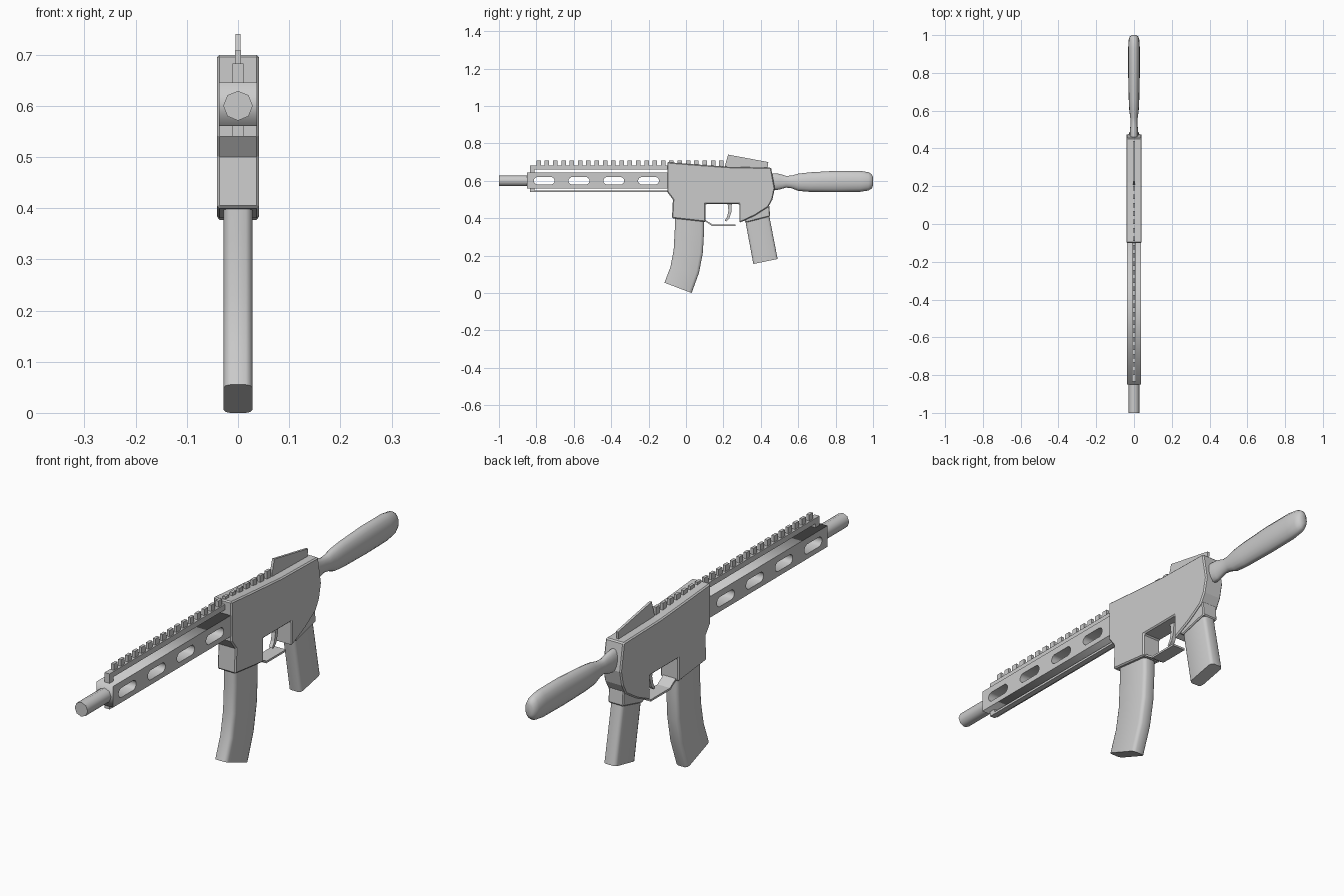
import bpy, bmesh, math
from mathutils import Matrix, Vector

if "Cube" in bpy.data.objects:
    bpy.data.objects.remove(bpy.data.objects["Cube"], do_unlink=True)

GREY = (0.6, 0.6, 0.6, 1)
grey = bpy.data.materials.new("plain grey")
grey.use_nodes = True
grey.diffuse_color = GREY
grey.node_tree.nodes["Principled BSDF"].inputs["Base Color"].default_value = GREY


def finish(name, bm, smooth=None, bevel=0):
    bmesh.ops.recalc_face_normals(bm, faces=bm.faces)
    mesh = bpy.data.meshes.new(name)
    bm.to_mesh(mesh)
    bm.free()
    mesh.materials.append(grey)
    ob = bpy.data.objects.new(name, mesh)
    bpy.context.collection.objects.link(ob)
    if bevel:
        mod = ob.modifiers.new("edge", "BEVEL")
        mod.width = bevel
        mod.segments = 1
        mod.limit_method = "ANGLE"
        mod.angle_limit = math.radians(60)
    if smooth:
        bpy.ops.object.select_all(action="DESELECT")
        ob.select_set(True)
        bpy.context.view_layer.objects.active = ob
        bpy.ops.object.shade_smooth_by_angle(angle=math.radians(smooth))
    return ob


def add_prism(bm, outline, half):
    """Side outline (y, z) extruded evenly across x."""
    face = bm.faces.new([bm.verts.new((-half, y, z)) for y, z in outline])
    new = bmesh.ops.extrude_face_region(bm, geom=[face])["geom"]
    bmesh.ops.translate(bm, vec=(2 * half, 0, 0),
                        verts=[v for v in new if isinstance(v, bmesh.types.BMVert)])


def prism(name, outline, half, **style):
    bm = bmesh.new()
    add_prism(bm, outline, half)
    return finish(name, bm, **style)


def rect(y0, y1, z0, z1):
    return [(y0, z0), (y1, z0), (y1, z1), (y0, z1)]


def loft(name, shape, sections, smooth=50):
    """Skin a unit shape along sections (half width, one edge, opposite edge)."""
    bm = bmesh.new()
    rings = []
    for half, a, b in sections:
        a, b = Vector((0, *a)), Vector((0, *b))
        mid, arm = (a + b) / 2, (b - a) / 2
        rings.append([bm.verts.new(mid + arm * v + Vector((half * u, 0, 0))) for u, v in shape])
    n = len(shape)
    for r, s in zip(rings, rings[1:]):
        for i in range(n):
            bm.faces.new((r[i], r[(i + 1) % n], s[(i + 1) % n], s[i]))
    bm.faces.new(rings[0])
    bm.faces.new(rings[-1])
    return finish(name, bm, smooth)


def circle(n):
    return [(math.cos(math.tau * i / n), math.sin(math.tau * i / n)) for i in range(n)]


BLOCK = [(1, -.8), (1, .8), (.85, .94), (.55, 1), (-.55, 1), (-.85, .94),
         (-1, .8), (-1, -.8), (-.85, -.94), (-.55, -1), (.55, -1), (.85, -.94)]

# Receiver with the trigger opening in its underside
prism("receiver", [
    (-.10, .70), (.02, .69), (.22, .675), (.455, .67), (.475, .56), (.462, .50),
    (.44, .46), (.37, .415), (.285, .375), (.285, .475), (.105, .475), (.105, .38),
    (-.075, .40), (-.07, .50), (-.10, .54)], .041, bevel=.005)

# Handguard with four slots running through it
curve = bpy.data.curves.new("handguard", "CURVE")
curve.dimensions = "2D"
curve.fill_mode = "BOTH"
curve.extrude = .037


def add_loop(points):
    sp = curve.splines.new("POLY")
    sp.points.add(len(points) - 1)
    for p, (y, z) in zip(sp.points, points):
        p.co = (y, z, 0, 1)
    sp.use_cyclic_u = True


add_loop(rect(-.85, -.09, .56, .645))
for k in range(4):
    c = -.758 + .186 * k
    add_loop([(c + math.copysign(.036, u) + .02 * u, .6 + .02 * v)
              for u, v in [(math.cos(a), math.sin(a)) for a in
                           [math.tau * (i + .5) / 12 for i in range(12)]]])
guard = bpy.data.objects.new("handguard", curve)
bpy.context.collection.objects.link(guard)
guard.matrix_world = Matrix(((0, 0, 1, 0), (1, 0, 0, 0), (0, 1, 0, 0), (0, 0, 0, 1)))
bpy.ops.object.select_all(action="DESELECT")
guard.select_set(True)
bpy.context.view_layer.objects.active = guard
bpy.ops.object.convert(target="MESH")
guard = bpy.context.view_layer.objects.active
guard.data.materials.clear()
guard.data.materials.append(grey)

# Barrel
loft("barrel", circle(8), [(.029, (y, .571), (y, .629)) for y in (-1, -.84)])

# Rails above and below, each joined by end posts
for name, z0, z1, post in (("top_rail", .661, .683, (.64, .683)),
                           ("bottom_rail", .54, .549, (.54, .565))):
    bm = bmesh.new()
    add_prism(bm, rect(-.82, -.09, z0, z1), .011)
    add_prism(bm, rect(-.835, -.81, *post), .0112)
    finish(name, bm)

# Rail teeth
bm = bmesh.new()
for k in range(23):
    y = -.80 + .0444 * k
    add_prism(bm, rect(y, y + .024, .665, .708), .006)
finish("rail_teeth", bm)

# Rear sight fin
prism("sight_fin", [(.205, .67), (.225, .74), (.44, .70), (.435, .66)], .005)

# Curved magazine
loft("magazine", BLOCK, [
    (.028, (-.06, .44), (.096, .43)), (.028, (-.06, .34), (.096, .32)),
    (.028, (-.066, .23), (.09, .215)), (.028, (-.083, .14), (.07, .11)),
    (.028, (-.115, .055), (.03, 0))])

# Pistol grip and the collar that holds it
prism("grip_collar", [(.29, .40), (.325, .378), (.45, .41), (.445, .47), (.38, .50)],
      .034, bevel=.004)
loft("grip", BLOCK, [(.028, (.31, .43), (.438, .46)), (.028, (.322, .36), (.45, .388)),
                     (.028, (.36, .155), (.49, .182))])

# Trigger and its guard
prism("trigger", [(.222, .48), (.245, .48), (.243, .435), (.232, .40), (.215, .383),
                  (.207, .388), (.22, .408), (.227, .44)], .008)
prism("trigger_guard", [(.10, .385), (.14, .358), (.265, .358), (.265, .366),
                        (.142, .366), (.105, .39)], .028)

# Rounded stock with a narrow neck
stock = [(.455, .022, .04, .60), (.475, .022, .045, .595), (.50, .021, .042, .595),
         (.535, .018, .031, .595), (.565, .02, .034, .594), (.60, .025, .046, .592),
         (.66, .028, .052, .593), (.80, .031, .057, .596), (.93, .031, .056, .597),
         (.975, .028, .049, .597), (.993, .022, .038, .597), (1, .012, .022, .597)]
loft("stock", circle(16), [(w, (y, z - h), (y, z + h)) for y, w, h, z in stock])
